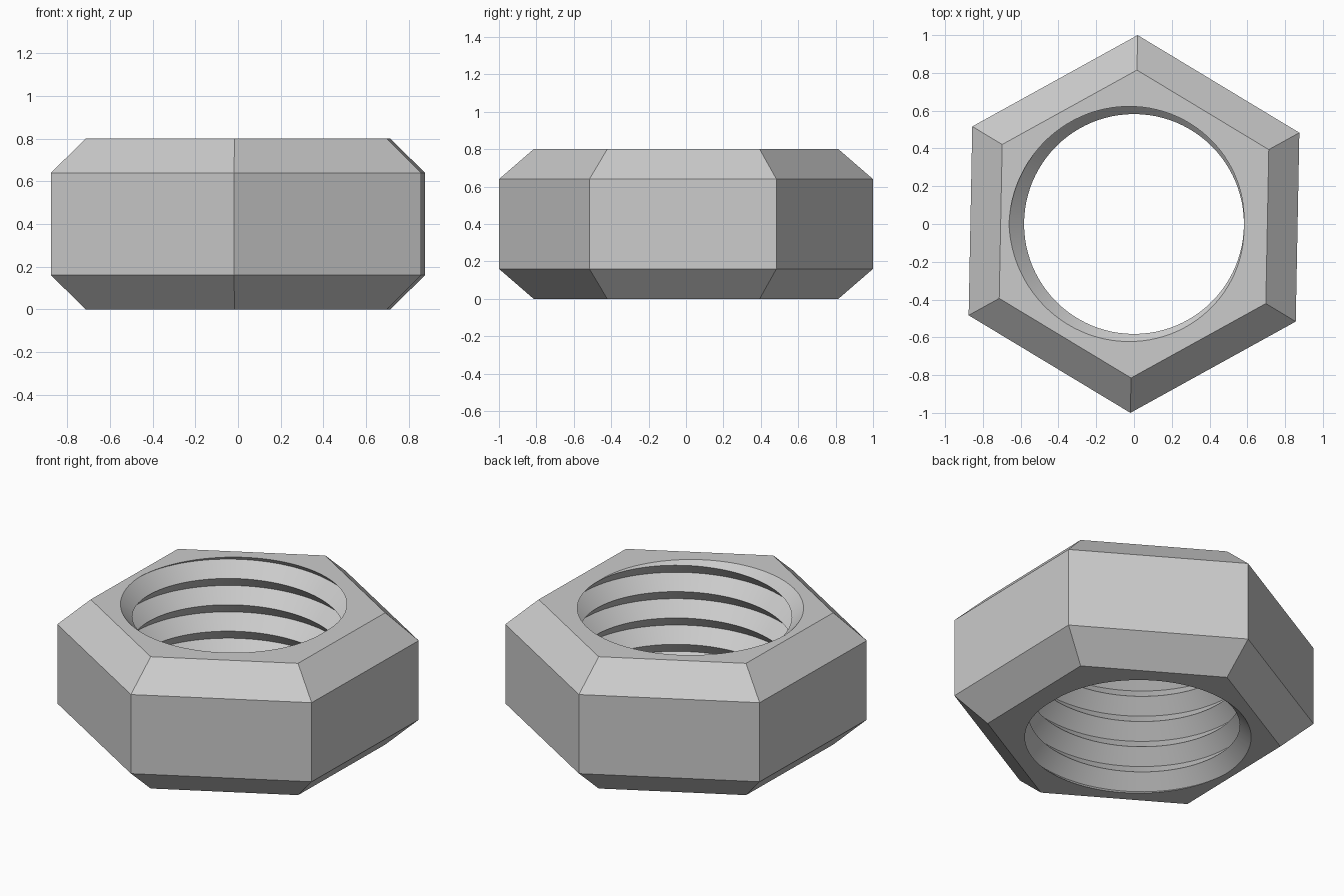
import bpy, bmesh
from math import radians, sin, cos, pi

cube = bpy.data.objects.get("Cube")
if cube:
    bpy.data.objects.remove(cube, do_unlink=True)

HEIGHT, CHAMFER = 0.8, 0.16
OUTER, FACE = 1.0, 0.815          # corner radius of the body and of its end faces
CREST, ROOT = 0.582, 0.662        # thread radii
PITCH, SEGS = 0.16, 96
TURN = radians(-1.1)

steel = bpy.data.materials.new("grey steel")
steel.use_nodes = True
steel.diffuse_color = (0.6, 0.6, 0.6, 1)
steel.node_tree.nodes["Principled BSDF"].inputs["Base Color"].default_value = (0.6, 0.6, 0.6, 1)

bm = bmesh.new()


def strip(lower, upper):
    """Quads between two equally long rows of vertices."""
    for i in range(len(lower) - 1):
        bm.faces.new((lower[i], lower[i + 1], upper[i + 1], upper[i]))


# Internal right-hand thread: alternating crest and root helices
rows = []
for k in range(-4, 14):
    r = CREST if k % 2 == 0 else ROOT
    rows.append([bm.verts.new((r * cos(2 * pi * i / SEGS), r * sin(2 * pi * i / SEGS),
                               PITCH * (k / 2 + i / SEGS))) for i in range(SEGS + 1)])
for a, b in zip(rows, rows[1:]):
    strip(a, b)
bmesh.ops.remove_doubles(bm, verts=bm.verts[:], dist=1e-4)

# Trim the thread flush with both end faces
for z, side in ((HEIGHT, 1), (0, -1)):
    bmesh.ops.bisect_plane(bm, geom=bm.verts[:] + bm.edges[:] + bm.faces[:], dist=1e-4,
                           plane_co=(0, 0, z), plane_no=(0, 0, side), clear_outer=True)

# Chamfered hexagonal body
rings = []
for r, z in ((FACE, 0), (OUTER, CHAMFER), (OUTER, HEIGHT - CHAMFER), (FACE, HEIGHT)):
    ring = [bm.verts.new((r * cos(pi / 2 + TURN + i * pi / 3),
                          r * sin(pi / 2 + TURN + i * pi / 3), z)) for i in range(6)]
    rings.append(ring + ring[:1])
for a, b in zip(rings, rings[1:]):
    strip(a, b)

# End faces between the hexagon and the thread
for z in (0, HEIGHT):
    rim = [e for e in bm.edges if e.is_boundary
           and all(abs(v.co.z - z) < 1e-3 for v in e.verts)]
    bmesh.ops.triangle_fill(bm, edges=rim, use_beauty=True, normal=(0, 0, 1))

bmesh.ops.recalc_face_normals(bm, faces=bm.faces[:])
mesh = bpy.data.meshes.new("hex_nut")
bm.to_mesh(mesh)
bm.free()
mesh.materials.append(steel)
nut = bpy.data.objects.new("hex_nut", mesh)
bpy.context.collection.objects.link(nut)

# Smooth thread flanks, crisp crests and body edges
bpy.ops.object.select_all(action='DESELECT')
nut.select_set(True)
bpy.context.view_layer.objects.active = nut
bpy.ops.object.shade_smooth_by_angle(angle=radians(25))
